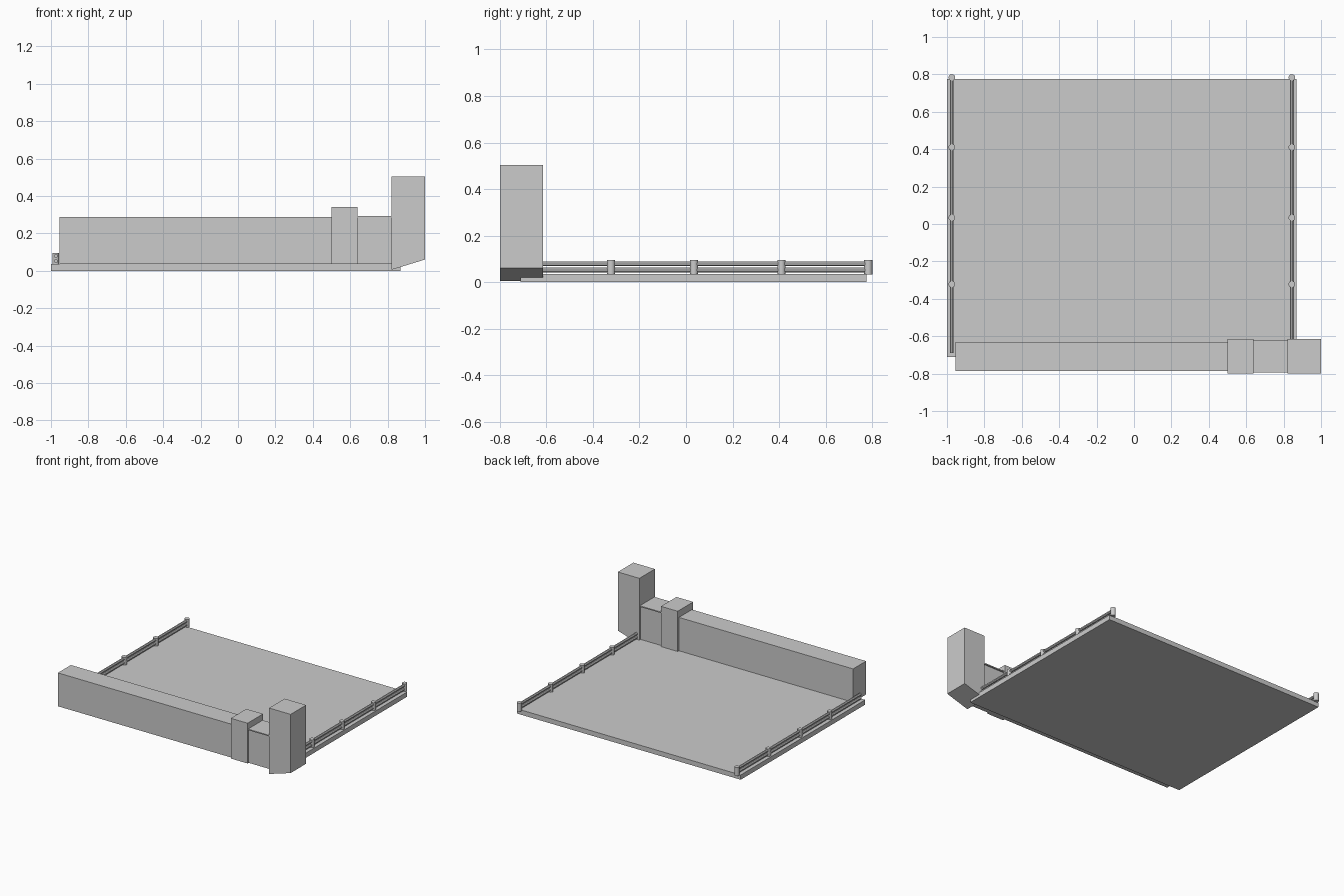
import bpy, bmesh, math
from mathutils import Matrix

if "Cube" in bpy.data.objects:
    bpy.data.objects.remove(bpy.data.objects["Cube"])


def finish(name, bm):
    bmesh.ops.recalc_face_normals(bm, faces=bm.faces)
    mesh = bpy.data.meshes.new(name)
    bm.to_mesh(mesh)
    bm.free()
    obj = bpy.data.objects.new(name, mesh)
    bpy.context.collection.objects.link(obj)
    return obj


def box(name, x, y, z, right_lift=0.0):
    """Box from ranges; right_lift raises the bottom edge on the +x side."""
    bm = bmesh.new()
    profile = [(x[0], z[0]), (x[1], z[0] + right_lift), (x[1], z[1]), (x[0], z[1])]
    face = bm.faces.new([bm.verts.new((px, y[0], pz)) for px, pz in profile])
    new = bmesh.ops.extrude_face_region(bm, geom=[face])["geom"]
    verts = [g for g in new if isinstance(g, bmesh.types.BMVert)]
    bmesh.ops.translate(bm, verts=verts, vec=(0, y[1] - y[0], 0))
    return finish(name, bm)


def cylinder(name, centre, radius, length, sides, along_y=False):
    bm = bmesh.new()
    turn = math.pi / 2 if along_y else 0
    m = (Matrix.Translation(centre) @ Matrix.Rotation(turn, 4, 'X')
         @ Matrix.Rotation(math.pi / sides, 4, 'Z'))
    bmesh.ops.create_cone(bm, cap_ends=True, segments=sides, radius1=radius,
                          radius2=radius, depth=length, matrix=m)
    obj = finish(name, bm)
    for p in obj.data.polygons:
        p.use_smooth = len(p.vertices) == 4
    obj.data.set_sharp_from_angle(angle=math.radians(40))
    return obj


# Deck
box("deck_slab", (-1.0, 0.87), (-0.71, 0.775), (0.0, 0.036))

# Long hall and the blocks at its right end
box("long_hall", (-0.955, 0.5), (-0.785, -0.63), (0.036, 0.288))
box("tall_block", (0.5, 0.64), (-0.8, -0.615), (0.036, 0.34))
box("link_block", (0.64, 0.82), (-0.787, -0.63), (0.036, 0.286))
box("link_roof", (0.64, 0.82), (-0.795, -0.62), (0.286, 0.294))
box("tower", (0.82, 1.0), (-0.8, -0.615), (0.005, 0.503), right_lift=0.055)

# Railings along both sides of the deck
for side, x in (("left", -0.974), ("right", 0.844)):
    for i, y in enumerate((-0.322, 0.034, 0.41, 0.783)):
        cylinder(f"{side}_post_{i + 1}", (x, y, 0.064), 0.018, 0.062, 12)
    for level, z in (("lower", 0.052), ("upper", 0.079)):
        cylinder(f"{side}_{level}_rail", (x, 0.045, z), 0.011, 1.47, 8, along_y=True)
